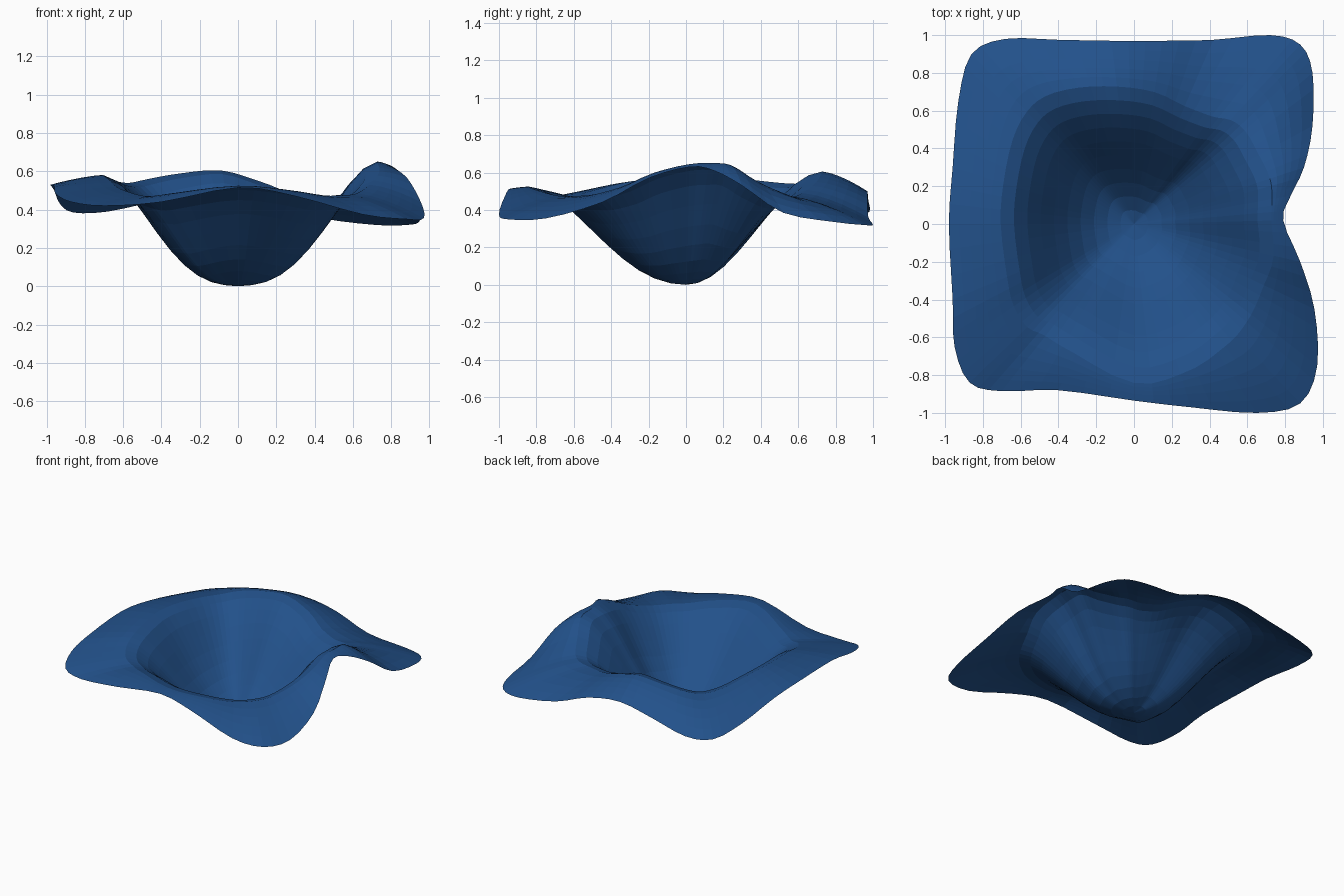
import bpy, bmesh, math

# Rim control points: x, y, height, ridge position (fraction of radius), ridge height
RIM = [
    (0.79, 0.02, .63, .92, .645), (0.83, 0.15, .61, .88, .65), (0.90, 0.30, .53, .80, .64),
    (0.945, 0.52, .385, .70, .56), (0.945, 0.80, .335, .62, .49), (0.88, 0.95, .32, .58, .475),
    (0.72, 1.00, .32, .57, .47), (0.42, 0.975, .36, .64, .49), (0.15, 0.97, .46, .72, .55),
    (-0.12, 0.97, .50, .75, .605), (-0.40, 0.975, .45, .74, .59), (-0.68, 0.98, .39, .69, .56),
    (-0.86, 0.90, .385, .66, .54), (-0.93, 0.65, .43, .69, .55), (-0.96, 0.30, .50, .72, .575),
    (-0.98, 0.0, .53, .72, .58), (-0.96, -0.40, .52, .70, .555), (-0.95, -0.65, .48, .67, .52),
    (-0.87, -0.84, .44, .65, .49), (-0.70, -0.885, .42, .67, .47), (-0.40, -0.88, .44, .78, .49),
    (0.0, -0.935, .515, .90, .525), (0.30, -0.97, .47, .82, .505), (0.65, -1.0, .375, .68, .475),
    (0.88, -0.95, .35, .62, .475), (0.97, -0.75, .355, .64, .485), (0.955, -0.45, .44, .72, .53),
    (0.88, -0.20, .57, .84, .60),
]
STEPS = 3      # subdivisions between control points
INNER = 10     # rings from centre to ridge
OUTER = 5      # rings from ridge to rim


def rim_at(i, f):
    """Closed Catmull-Rom spline through the control points."""
    a, b, c, d = (RIM[(i + k) % len(RIM)] for k in (-1, 0, 1, 2))
    return [0.5 * (2 * q + (r - p) * f + (2 * p - 5 * q + 4 * r - s) * f * f
                   + (3 * q - p - 3 * r + s) * f ** 3) for p, q, r, s in zip(a, b, c, d)]


def bowl(t, angle):
    """Sagging pouch profile: 0 at the bottom, 1 at the ridge, steeper at the sides."""
    w = t ** (1.1 + 0.33 * math.cos(angle) ** 2 - 0.1 * math.sin(angle))
    return 0.94 * w * w * (3 - 2 * w) + 0.06 * t


bm = bmesh.new()
centre = bm.verts.new((0, 0, 0))
spokes = []
for i in range(len(RIM)):
    for k in range(STEPS):
        x, y, ze, fr, zr = rim_at(i, k / STEPS)
        angle = math.atan2(y, x)
        spoke = []
        for j in range(1, INNER + 1):
            t = j / INNER
            spoke.append(bm.verts.new((x * fr * t, y * fr * t, zr * bowl(t, angle))))
        for j in range(1, OUTER + 1):
            u = j / OUTER
            r = fr + (1 - fr) * u
            spoke.append(bm.verts.new((x * r, y * r, zr + (ze - zr) * u ** 1.5)))
        spokes.append(spoke)

# Skin between neighbouring spokes
for a, b in zip(spokes, spokes[1:] + spokes[:1]):
    bm.faces.new((centre, a[0], b[0]))
    for j in range(len(a) - 1):
        bm.faces.new((a[j], a[j + 1], b[j + 1], b[j]))

mesh = bpy.data.meshes.new("draped_cloth")
bm.to_mesh(mesh)
bm.free()
cloth = bpy.data.objects.new("draped_cloth", mesh)
bpy.context.collection.objects.link(cloth)

blue = bpy.data.materials.new("cloth blue")
blue.diffuse_color = (0.016, 0.082, 0.255, 1)
mesh.materials.append(blue)
